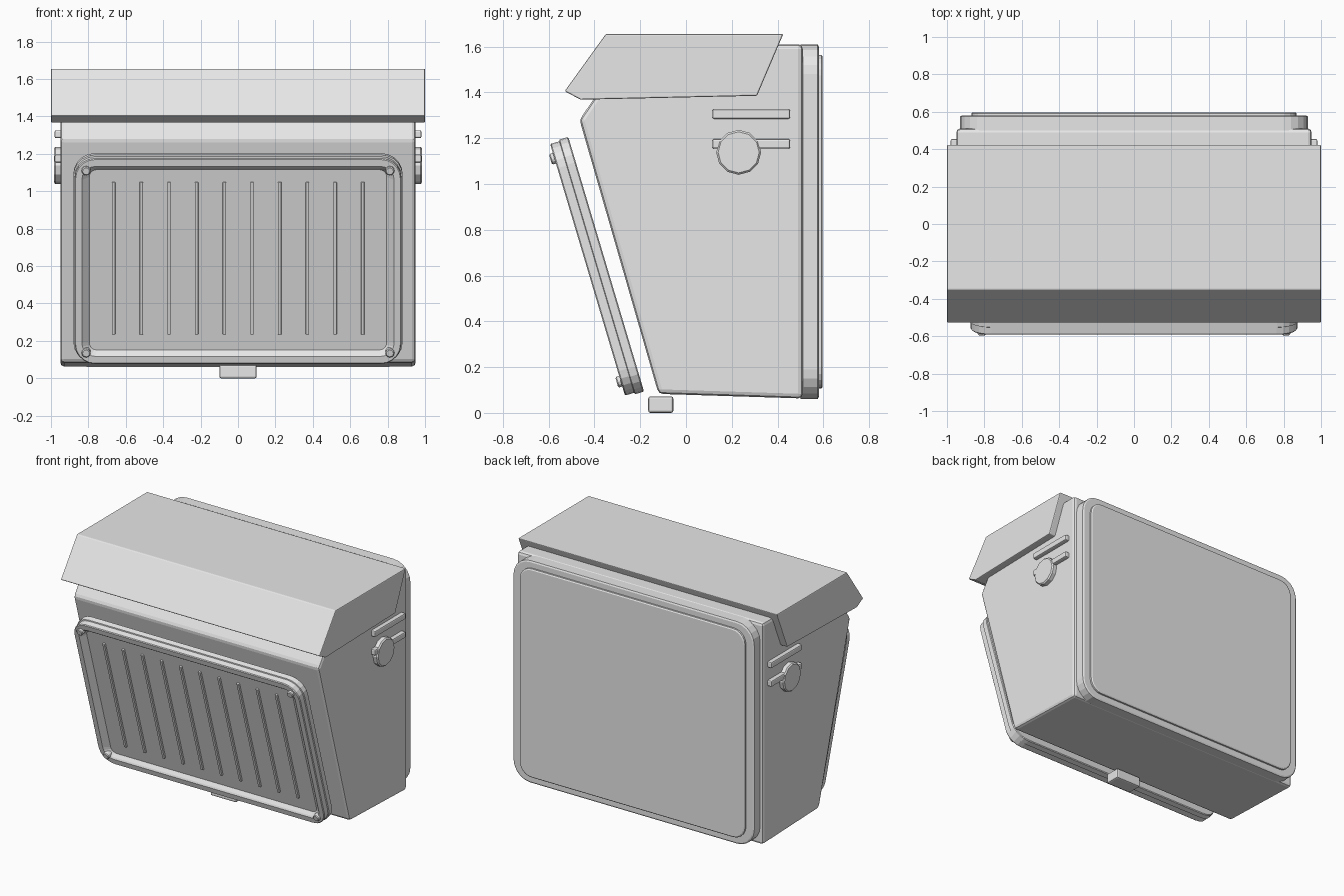
import bpy, bmesh, math
from mathutils import Matrix, Vector

cube = bpy.data.objects.get("Cube")
if cube:
    bpy.data.objects.remove(cube, do_unlink=True)

grey = bpy.data.materials.new("plain_grey")
grey.use_nodes = True
grey.diffuse_color = (0.8, 0.8, 0.8, 1)
for node in grey.node_tree.nodes:
    if node.type == 'BSDF_PRINCIPLED':
        node.inputs["Base Color"].default_value = grey.diffuse_color


def finish(name, bm, bevel=0.0, matrix=None, segments=2):
    bmesh.ops.recalc_face_normals(bm, faces=bm.faces)
    mesh = bpy.data.meshes.new(name)
    bm.to_mesh(mesh)
    bm.free()
    mesh.materials.append(grey)
    obj = bpy.data.objects.new(name, mesh)
    bpy.context.collection.objects.link(obj)
    if matrix:
        obj.matrix_world = matrix
    if bevel:
        mod = obj.modifiers.new("soft_edges", 'BEVEL')
        mod.width = bevel
        mod.segments = segments
        mod.limit_method = 'ANGLE'
    return obj


def extrude_profile(name, points, half, bevel):
    """Side outline in (y, z), carried across the width."""
    bm = bmesh.new()
    left = [bm.verts.new((half, y, z)) for y, z in points]
    right = [bm.verts.new((-half, y, z)) for y, z in points]
    bm.faces.new(left)
    bm.faces.new(right)
    n = len(points)
    for i in range(n):
        j = (i + 1) % n
        bm.faces.new((left[i], left[j], right[j], right[i]))
    return finish(name, bm, bevel)


def box(name, centre, size, bevel, matrix=None):
    bm = bmesh.new()
    bmesh.ops.create_cube(bm, size=1)
    bmesh.ops.scale(bm, vec=size, verts=bm.verts)
    bmesh.ops.translate(bm, vec=centre, verts=bm.verts)
    return finish(name, bm, bevel, matrix)


def disc(name, radius, depth, sides, bevel, matrix):
    bm = bmesh.new()
    bmesh.ops.create_cone(bm, cap_ends=True, segments=sides, radius1=radius,
                          radius2=radius, depth=depth)
    return finish(name, bm, bevel, matrix, 1)


def rounded_stack(name, layers, matrix, steps=5):
    """Loft through rounded rectangles: (half width, half height, radius, level)."""
    bm = bmesh.new()
    rings = []
    for hx, hy, r, w in layers:
        ring = []
        for k, (sx, sy) in enumerate(((1, 1), (-1, 1), (-1, -1), (1, -1))):
            for i in range(steps + 1):
                a = math.pi / 2 * (k + i / steps)
                ring.append(bm.verts.new((sx * (hx - r) + r * math.cos(a),
                                          sy * (hy - r) + r * math.sin(a), w)))
        rings.append(ring)
    for a, b in zip(rings, rings[1:]):
        for i in range(len(a)):
            j = (i + 1) % len(a)
            bm.faces.new((a[i], a[j], b[j], b[i]))
    bm.faces.new(rings[0])
    bm.faces.new(rings[-1])
    return finish(name, bm, 0, matrix)


def frame(origin, x_axis, y_axis):
    x, y = Vector(x_axis).normalized(), Vector(y_axis).normalized()
    m = Matrix((x, y, x.cross(y))).transposed().to_4x4()
    m.translation = origin
    return m


# Tapered main housing and overhanging lid
extrude_profile("body", [(-0.465, 1.28), (-0.12, 0.083), (0.51, 0.063),
                         (0.51, 1.61), (-0.24, 1.61)], 0.95, 0.02)
extrude_profile("hood", [(-0.53, 1.405), (-0.35, 1.655), (0.425, 1.655),
                         (0.31, 1.385), (-0.46, 1.368)], 1.0, 0.006)

# Rear cover with a raised centre
back = frame((0, 0.5, 0.835), (-1, 0, 0), (0, 0, 1))
rounded_stack("rear_cover", [(0.93, 0.775, 0.13, 0), (0.93, 0.775, 0.13, 0.075),
                             (0.92, 0.765, 0.12, 0.08), (0.87, 0.728, 0.09, 0.08),
                             (0.87, 0.728, 0.09, 0.092), (0.862, 0.72, 0.085, 0.097)], back)

# Leaning front panel with a recessed face
lean = frame((0, -0.43, 0.625), (1, 0, 0), (0, -0.285, 0.958))
rounded_stack("front_panel", [(0.875, 0.575, 0.11, -0.085), (0.88, 0.58, 0.115, -0.08),
                              (0.88, 0.58, 0.115, -0.045), (0.873, 0.573, 0.11, -0.042),
                              (0.873, 0.573, 0.11, -0.005), (0.868, 0.568, 0.105, 0),
                              (0.835, 0.53, 0.075, 0), (0.825, 0.52, 0.065, -0.008),
                              (0.795, 0.503, 0.04, -0.03)], lean)

# Upright ribs on the panel face
for i in range(10):
    box(f"panel_rib_{i + 1}", (-0.665 + 0.148 * i, 0.01, -0.027),
        (0.018, 0.85, 0.02), 0.004, lean)

# Corner screws
for sx in (-1, 1):
    for sy in (-1, 1):
        spot = lean @ Matrix.Translation((sx * 0.812, sy * 0.508, -0.005))
        disc("panel_screw", 0.024, 0.046, 12, 0.005, spot)

# Side rails and round knobs, mirrored on both sides
for side, label in ((1, "left"), (-1, "right")):
    for height, part in ((1.305, "upper"), (1.175, "lower")):
        box(f"{label}_{part}_rail", (side * 0.955, 0.285, height),
            (0.05, 0.34, 0.042), 0.008)
    spin = Matrix.Translation((side * 0.96, 0.23, 1.138)) @ Matrix.Rotation(math.pi / 2, 4, 'Y')
    disc(f"{label}_knob", 0.098, 0.05, 12, 0.008, spin)

# Small foot under the front edge
box("foot", (0, -0.11, 0.036), (0.2, 0.11, 0.072), 0.01)
